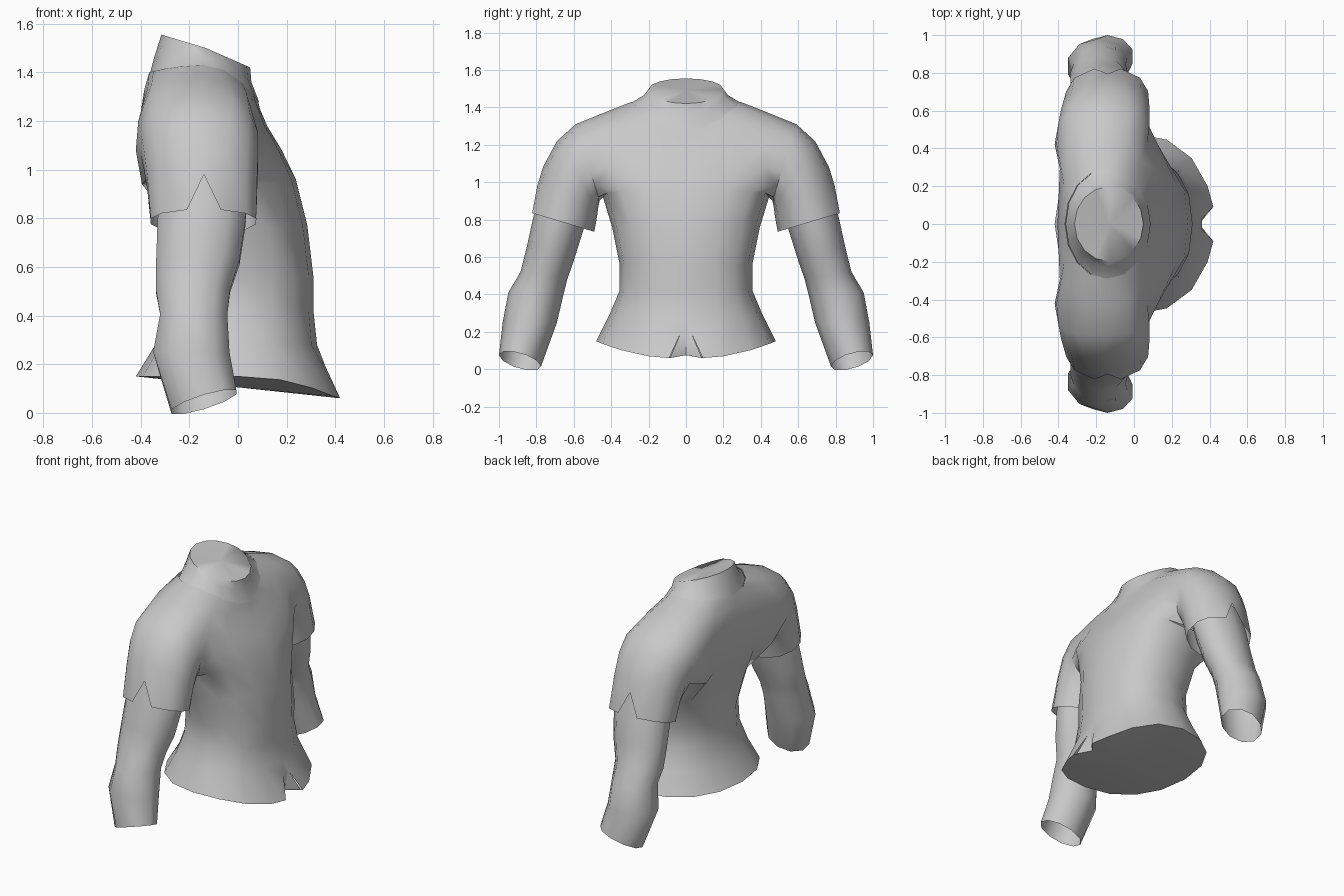
import bpy, bmesh, math

if "Cube" in bpy.data.objects:
    bpy.data.objects.remove(bpy.data.objects["Cube"])

fabric = bpy.data.materials.new("grey_fabric")
fabric.diffuse_color = (0.58, 0.58, 0.58, 1)
fabric.use_nodes = True
fabric.node_tree.nodes["Principled BSDF"].inputs["Base Color"].default_value = fabric.diffuse_color
COLS = 8  # columns from front centre to back centre on one half


def spow(v, e):
    return math.copysign(abs(v) ** e, v)


def half_ring(bm, xf, xb, ry, zf, zs, zb, e, p=2):
    """Half of a horizontal loop, front (+x) to back, on the +y side."""
    cx, rx, out = (xf + xb) / 2, (xf - xb) / 2, []
    for i in range(COLS + 1):
        a = math.pi * i / COLS
        c, s = math.cos(a), math.sin(a)
        if i in (0, COLS):
            s = 0.0
        z = zs + ((zf if c > 0 else zb) - zs) * abs(c) ** p
        out.append(bm.verts.new((cx + rx * spow(c, e), ry * spow(s, e), z)))
    return out


def tube_ring(bm, n, shift, outer, inner, cx, rx, tilt=0.0, e=1.0):
    """Limb loop spanning an outer and an inner (y, z) point."""
    out = []
    for i in range(n):
        a = 2 * math.pi * (i - shift) / n
        k, s = math.cos(a), spow(-math.sin(a), e)
        y = (outer[0] + inner[0]) / 2 + (inner[0] - outer[0]) / 2 * k
        z = (outer[1] + inner[1]) / 2 + (inner[1] - outer[1]) / 2 * k
        out.append(bm.verts.new((cx + rx * s, y, z + tilt * s)))
    return out


def bridge(bm, a, b, closed=True):
    n = len(a)
    for i in range(n if closed else n - 1):
        j = (i + 1) % n
        bm.faces.new((a[i], a[j], b[j], b[i]))


def finish(bm, name, angle=50):
    """Make the object, mirror it across y and smooth it."""
    bmesh.ops.recalc_face_normals(bm, faces=bm.faces)
    mesh = bpy.data.meshes.new(name)
    bm.to_mesh(mesh)
    bm.free()
    mesh.materials.append(fabric)
    ob = bpy.data.objects.new(name, mesh)
    bpy.context.collection.objects.link(ob)
    bpy.ops.object.select_all(action='DESELECT')
    ob.select_set(True)
    bpy.context.view_layer.objects.active = ob
    mod = ob.modifiers.new("mirror", 'MIRROR')
    mod.use_axis = (False, True, False)
    mod.merge_threshold = 0.0005
    bpy.ops.object.modifier_apply(modifier=mod.name)
    bpy.ops.object.shade_smooth_by_angle(angle=math.radians(angle))
    return ob


# Shirt body: loops from hem to neck (front x, back x, half width, z front/side/back, squareness)
bm = bmesh.new()
body = [
    (.42, -.42, .48, .055, .15, .15, .92),
    (.325, -.34, .41, .28, .29, .28, .9),
    (.31, -.29, .355, .42, .42, .42, .85),
    (.31, -.28, .355, .56, .56, .56, .85),
    (.285, -.32, .395, .77, .76, .76, .8),
    (.238, -.37, .45, .96, .94, .94, .75),
    (.18, -.40, .52, 1.08, 1.08, 1.08, .6),
    (.12, -.405, .52, 1.18, 1.20, 1.20, .6),
    (.09, -.385, .43, 1.25, 1.375, 1.33, .75),
    (.08, -.365, .29, 1.29, 1.43, 1.40, 1),
]
rings = [half_ring(bm, *r) for r in body]
# Shoulder blades stand out, sides of the waist are pinched
for r, x in ((5, -.395), (6, -.42), (7, -.41), (8, -.355)):
    rings[r][6].co.x = x
rings[4][2].co.x -= .025
for r in range(len(rings) - 1):
    for c in range(COLS):
        armhole = 5 <= r <= 7 and 2 <= c <= 5
        if armhole or (r == 0 and c == 0):
            continue
        a, b = rings[r], rings[r + 1]
        bm.faces.new((a[c], a[c + 1], b[c + 1], b[c]))

# Front hem: a slit on each side of a small recessed centre flap
hem, low = rings[0], rings[1]
hem[0].co = (.42, 0, .055)
corner = bm.verts.new((.42, .09, .06))
peak = bm.verts.new((.36, .03, .19))
peak_mid = bm.verts.new((.36, 0, .19))
flap_corner = bm.verts.new((.405, .085, .06))
flap_mid = bm.verts.new((.345, 0, .075))
bm.faces.new((low[0], low[1], hem[1], corner, peak))
bm.faces.new((low[0], peak, peak_mid))
bm.faces.new((peak, flap_corner, flap_mid, peak_mid))

# Closed underside
centre = bm.verts.new((0, 0, .105))
edge = [flap_mid, corner] + hem[1:]
for p, q in zip(edge, edge[1:]):
    bm.faces.new((p, q, centre))
bm.verts.remove(hem[0])

# Short sleeve grown out of the armhole
loop = (rings[5][2:7] + [rings[6][6], rings[7][6]]
        + rings[8][6:1:-1] + [rings[7][2], rings[6][2]])
sleeve = [
    ((.59, 1.31), (.462, .90), -.158, .245, 0, .7),
    ((.69, 1.22), (.47, .86), -.152, .24, 0, .85),
    ((.765, 1.08), (.475, .82), -.147, .232),
    ((.84, .84), (.49, .735), -.142, .222),
]
for s in sleeve:
    ring = tube_ring(bm, 14, 2, *s)
    bridge(bm, loop, ring)
    loop = ring
# Outer notch of the sleeve hem
loop[9].co = (-.14, .795, .98)
loop[8].co.x, loop[10].co.x = -.21, -.07
finish(bm, "shirt")

# Long inner sleeves, elbow to open wrist
bm = bmesh.new()
arm = [
    ((.755, 1.0), (.52, .86), -.14, .19),
    ((.815, .82), (.55, .74), -.15, .19),
    ((.85, .66), (.60, .58), -.165, .18),
    ((.885, .52), (.635, .48), -.185, .16),
    ((.95, .41), (.655, .40), -.182, .145),
    ((.98, .25), (.69, .25), -.192, .165),
    ((1.0, .075), (.775, .015), -.14, .14, .042),
]
tubes = [tube_ring(bm, 10, 0, *a) for a in arm]
for a, b in zip(tubes, tubes[1:]):
    bridge(bm, a, b)
finish(bm, "inner_sleeves")

# Stand-up collar with a closed, sloping top
bm = bmesh.new()
collar = [
    (.088, -.362, .292, 1.275, 1.425, 1.395, 1),
    (.055, -.345, .225, 1.36, 1.465, 1.46, 1),
    (.05, -.315, .198, 1.42, 1.50, 1.555, 1, 1),
]
bands = [half_ring(bm, *c) for c in collar]
for a, b in zip(bands, bands[1:]):
    bridge(bm, a, b, closed=False)
mid = bm.verts.new((-.13, 0, 1.492))
for p, q in zip(bands[-1], bands[-1][1:]):
    bm.faces.new((p, q, mid))
finish(bm, "collar")
